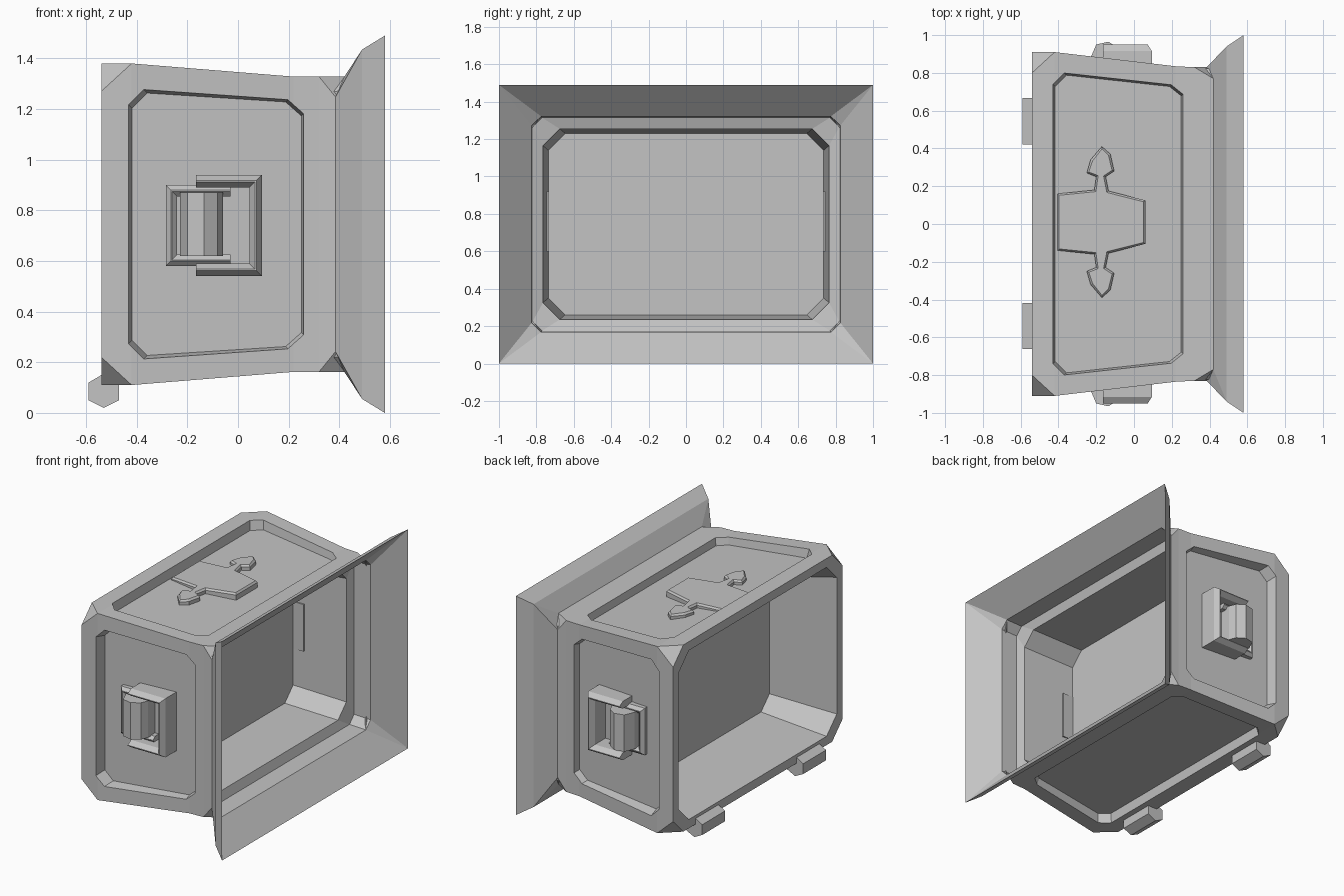
import bpy, bmesh
from mathutils import Vector

cube = bpy.data.objects.get("Cube")
if cube:
    bpy.data.objects.remove(cube, do_unlink=True)

grey = bpy.data.materials.new("plain_grey")
grey.use_nodes = True
grey.diffuse_color = (0.55, 0.55, 0.55, 1)
grey.node_tree.nodes["Principled BSDF"].inputs["Base Color"].default_value = grey.diffuse_color

MID = 0.745  # height of the centre line


def finish(name, bm):
    bmesh.ops.remove_doubles(bm, verts=bm.verts[:], dist=0.0005)
    bmesh.ops.recalc_face_normals(bm, faces=bm.faces[:])
    mesh = bpy.data.meshes.new(name)
    bm.to_mesh(mesh)
    bm.free()
    mesh.materials.append(grey)
    ob = bpy.data.objects.new(name, mesh)
    bpy.context.collection.objects.link(ob)
    return ob


def loft(name, rings, closed=True):
    """Skin a list of equal point rings and cap both ends."""
    bm = bmesh.new()
    rows = [[bm.verts.new(p) for p in r] for r in rings]
    n = len(rows[0])
    for a, b in zip(rows, rows[1:]):
        for i in range(n):
            j = (i + 1) % n
            bm.faces.new((a[i], a[j], b[j], b[i]))
    bm.faces.new(rows[0])
    bm.faces.new(rows[-1])
    return finish(name, bm)


def section(x, y, half, c=0, cz=None, x_side=None):
    """Chamfered rectangle across the x axis; half is the half height."""
    cz = c if cz is None else cz
    xs = x if x_side is None else x_side
    corner = [(xs, y, half - cz), (x, y - c, half)]
    quad = []
    for sy, sz in ((1, 1), (-1, 1), (-1, -1), (1, -1)):
        pts = corner if sy * sz > 0 else corner[::-1]
        quad += [Vector((p[0], sy * p[1], MID + sz * p[2])) for p in pts]
    return quad


# Body: two back-to-back cavities, chamfered box and flared mouth
body = loft("body", [
    section(-0.11, 0.74, 0.49, 0.09),
    section(-0.54, 0.85, 0.575, 0.11),
    section(-0.54, 0.91, 0.635, 0.11),
    section(-0.42, 0.91, 0.635),
    section(0.22, 0.835, 0.583),
    section(0.32, 0.83, 0.583),
    section(0.42, 0.83, 0.583, 0.06, 0.08, 0.385),
    section(0.49, 0.94, 0.69),
    section(0.58, 1.0, MID),
    section(0.42, 0.825, 0.577, 0.05),
    section(0.30, 0.82, 0.57, 0.05),
    section(0.28, 0.765, 0.51, 0.09),
    section(-0.10, 0.736, 0.485, 0.09),
])


def panel_outline(spread, inset=0):
    """Eight-sided tapered panel outline with cut corners."""
    xs = (-0.43, -0.37, 0.2, 0.262)
    cx = sum(xs) / 4
    side = [(x + (inset if x < cx else -inset), s - inset) for x, s in zip(xs, spread)]
    return side + [(x, -s) for x, s in reversed(side)]


def cut_panel(name, spread, place, near, far):
    """Recess a panel whose floor slopes from near (back) to far (mouth)."""
    def floor(x):
        return near + (far - near) * (x + 0.43) / 0.69
    low = [place(x, s, floor(x)) for x, s in panel_outline(spread, 0.012)]
    high = [place(x, s, floor(x) + 0.085) for x, s in panel_outline(spread, -0.004)]
    cutter = loft(name, [low, high])
    cutter.hide_render = True
    mod = body.modifiers.new(name, 'BOOLEAN')
    mod.object = cutter
    mod.operation = 'DIFFERENCE'
    mod.solver = 'EXACT'
    return cutter


cutters = []
for sign, end, lid in ((-1, "front", "bottom"), (1, "back", "top")):
    cutters.append(cut_panel(end + "_panel_cutter", (0.47, 0.53, 0.495, 0.44),
                             lambda x, s, h, k=sign: (x, k * h, MID + s), 0.835, 0.785))
    cutters.append(cut_panel(lid + "_panel_cutter", (0.74, 0.80, 0.74, 0.69),
                             lambda x, s, h, k=sign: (x, s, MID + k * h), 0.575, 0.533))

# Apply the recesses and drop the cutters
bpy.context.view_layer.update()
baked = bpy.data.meshes.new_from_object(
    body.evaluated_get(bpy.context.evaluated_depsgraph_get()))
body.modifiers.clear()
body.data = baked
for c in cutters:
    bpy.data.objects.remove(c, do_unlink=True)


def prism(name, pts, place, h0, h1):
    return loft(name, [[place(a, b, h) for a, b in pts] for h in (h0, h1)])


# Raised emblem on the top panel
half = [(-0.405, 0.15), (-0.21, 0.17), (-0.2, 0.24), (-0.25, 0.26), (-0.23, 0.33),
        (-0.17, 0.40), (-0.125, 0.36), (-0.105, 0.27), (-0.15, 0.24), (-0.135, 0.165),
        (0.06, 0.115)]
outline = half + [(x, -y) for x, y in reversed(half)]
bm = bmesh.new()
base = bm.faces.new([bm.verts.new((x, y + 0.01, 1.27)) for x, y in outline])
if base.normal.z < 0:
    base.normal_flip()
base.normal_update()
if base.normal.z < 0:
    base.normal_flip()
new = bmesh.ops.extrude_face_region(bm, geom=[base])["geom"]
bmesh.ops.translate(bm, vec=(0, 0, 0.055), verts=[v for v in new if isinstance(v, bmesh.types.BMVert)])
top = [f for f in new if isinstance(f, bmesh.types.BMFace)]
bm.normal_update()
bmesh.ops.inset_individual(bm, faces=top, thickness=0.012, depth=0.012)
finish("top_emblem", bm)

# Hexagonal feet under the back edge
hexagon = [(-0.59, 0.12), (-0.53, 0.155), (-0.47, 0.12), (-0.47, 0.05), (-0.53, 0.02), (-0.59, 0.05)]
for side, y in (("front", -0.54), ("back", 0.545)):
    prism(side + "_foot", hexagon, lambda x, z, h: (x, h, z), y - 0.123, y + 0.123)


def latch_frame(name, k, closed_x, open_x, reach, base, edge, peak, w):
    """C-shaped ridge frame, open on one side."""
    d = 1 if closed_x > open_x else -1
    profile = [(0, base), (0, edge), (0.45 * w, peak), (0.55 * w, peak), (w, edge), (w, base)]
    rings = []
    for corner, sz in ((0, 1), (1, 1), (1, -1), (0, -1)):
        rings.append([(closed_x - d * o if corner else open_x, k * h, 0.74 + sz * (reach - o))
                      for o, h in profile])
    loft(name, rings)


# Latches on both ends: two frames, a faceted grip and an inner plate
grip = [(-0.23, 0.79), (-0.23, 0.88), (-0.2, 0.95), (-0.135, 0.965),
        (-0.08, 0.93), (-0.06, 0.88), (-0.06, 0.79)]
plate = [(-0.104, 0.60), (-0.02, 0.60), (-0.02, 0.92), (-0.104, 0.92)]
for end, k in (("front", -1), ("back", 1)):
    latch_frame(end + "_latch_outer_frame", k, 0.095, -0.165, 0.20, 0.79, 0.915, 0.95, 0.05)
    latch_frame(end + "_latch_inner_frame", k, -0.285, -0.03, 0.16, 0.79, 0.85, 0.87, 0.045)
    prism(end + "_latch_grip", grip, lambda x, y, h: (x, k * y, h), 0.62, 0.87)
    prism(end + "_latch_plate", plate, lambda x, z, h: (x, k * h, z), 0.732, 0.79)
